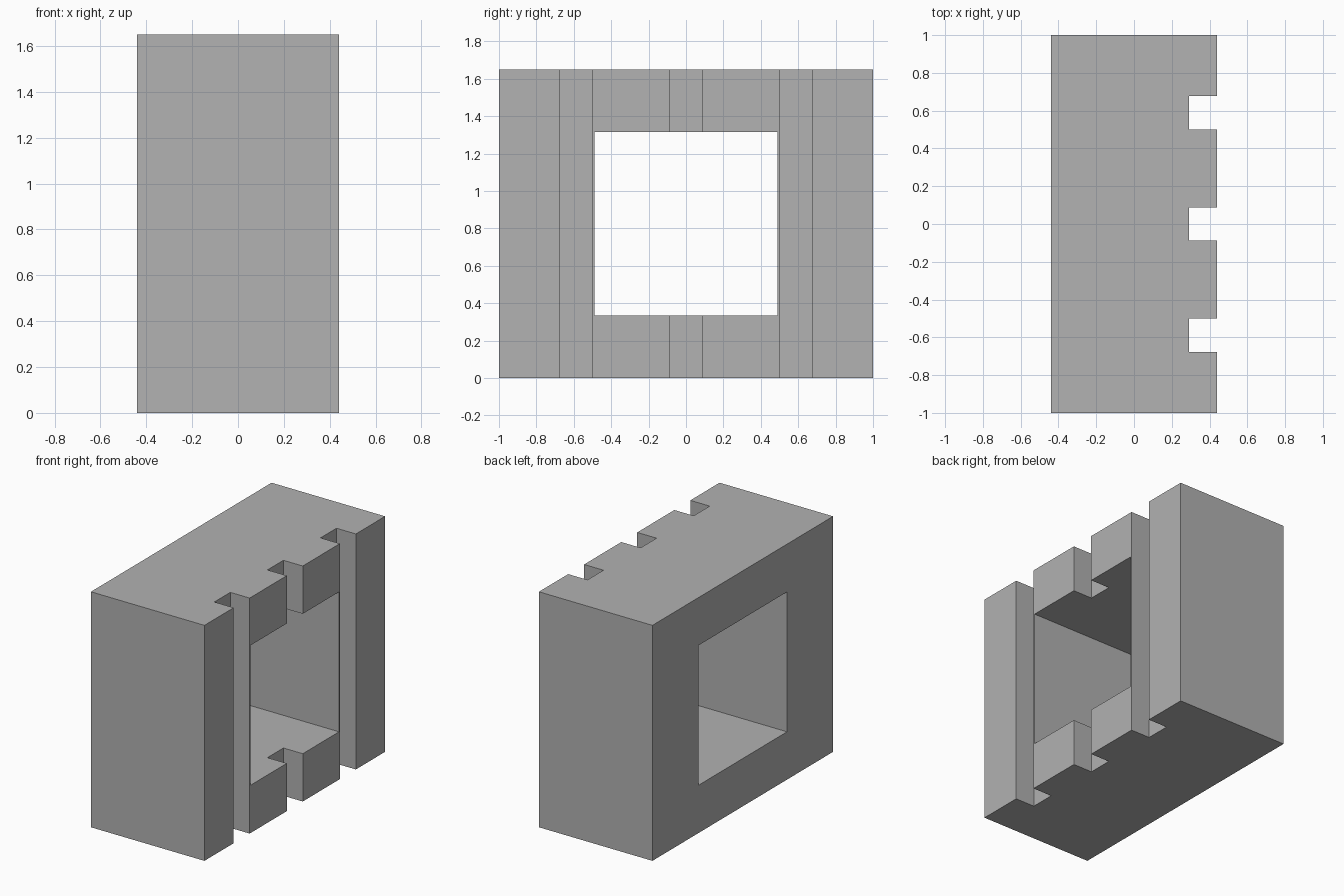
import bpy
import bmesh
from mathutils import Vector

old = bpy.data.objects.get("Cube")
if old:
    bpy.data.objects.remove(old, do_unlink=True)

HALF_X, HALF_Y, HEIGHT = 0.44, 1.0, 1.65
GROOVE_X, GROOVE_HALF = 0.29, 0.0885
GROOVE_CENTRES = (-0.588, 0.0, 0.588)
WINDOW_HALF, WINDOW_Z = 0.49, 0.825

grey = bpy.data.materials.new("plain_grey")
grey.use_nodes = True
colour = (0.445, 0.445, 0.445, 1)
grey.diffuse_color = colour
grey.node_tree.nodes["Principled BSDF"].inputs["Base Color"].default_value = colour


def prism(name, outline, extrusion):
    """Extrude a closed outline of 3D points into a solid."""
    bm = bmesh.new()
    face = bm.faces.new([bm.verts.new(p) for p in outline])
    grown = bmesh.ops.extrude_face_region(bm, geom=[face], use_keep_orig=True)
    moved = [v for v in grown["geom"] if isinstance(v, bmesh.types.BMVert)]
    bmesh.ops.translate(bm, verts=moved, vec=Vector(extrusion))
    bmesh.ops.recalc_face_normals(bm, faces=bm.faces)
    mesh = bpy.data.meshes.new(name)
    bm.to_mesh(mesh)
    bm.free()
    mesh.materials.append(grey)
    obj = bpy.data.objects.new(name, mesh)
    bpy.context.collection.objects.link(obj)
    return obj


# Block: plan outline with three grooves along its left side
plan = [(-HALF_X, -HALF_Y), (HALF_X, -HALF_Y)]
for c in GROOVE_CENTRES:
    lo, hi = c - GROOVE_HALF, c + GROOVE_HALF
    plan += [(HALF_X, lo), (GROOVE_X, lo), (GROOVE_X, hi), (HALF_X, hi)]
plan += [(HALF_X, HALF_Y), (-HALF_X, HALF_Y)]
block = prism("grooved_block", [(x, y, 0) for x, y in plan], (0, 0, HEIGHT))

# Square window running right through the block
w = WINDOW_HALF
corners = [(-w, -w), (w, -w), (w, w), (-w, w)]
cutter = prism("window_cutter", [(-1, y, WINDOW_Z + z) for y, z in corners], (2, 0, 0))
cutter.hide_render = True

cut = block.modifiers.new("window", "BOOLEAN")
cut.operation = "DIFFERENCE"
cut.solver = "EXACT"
cut.object = cutter
bpy.context.view_layer.objects.active = block
bpy.ops.object.modifier_apply(modifier=cut.name)
bpy.data.objects.remove(cutter, do_unlink=True)
